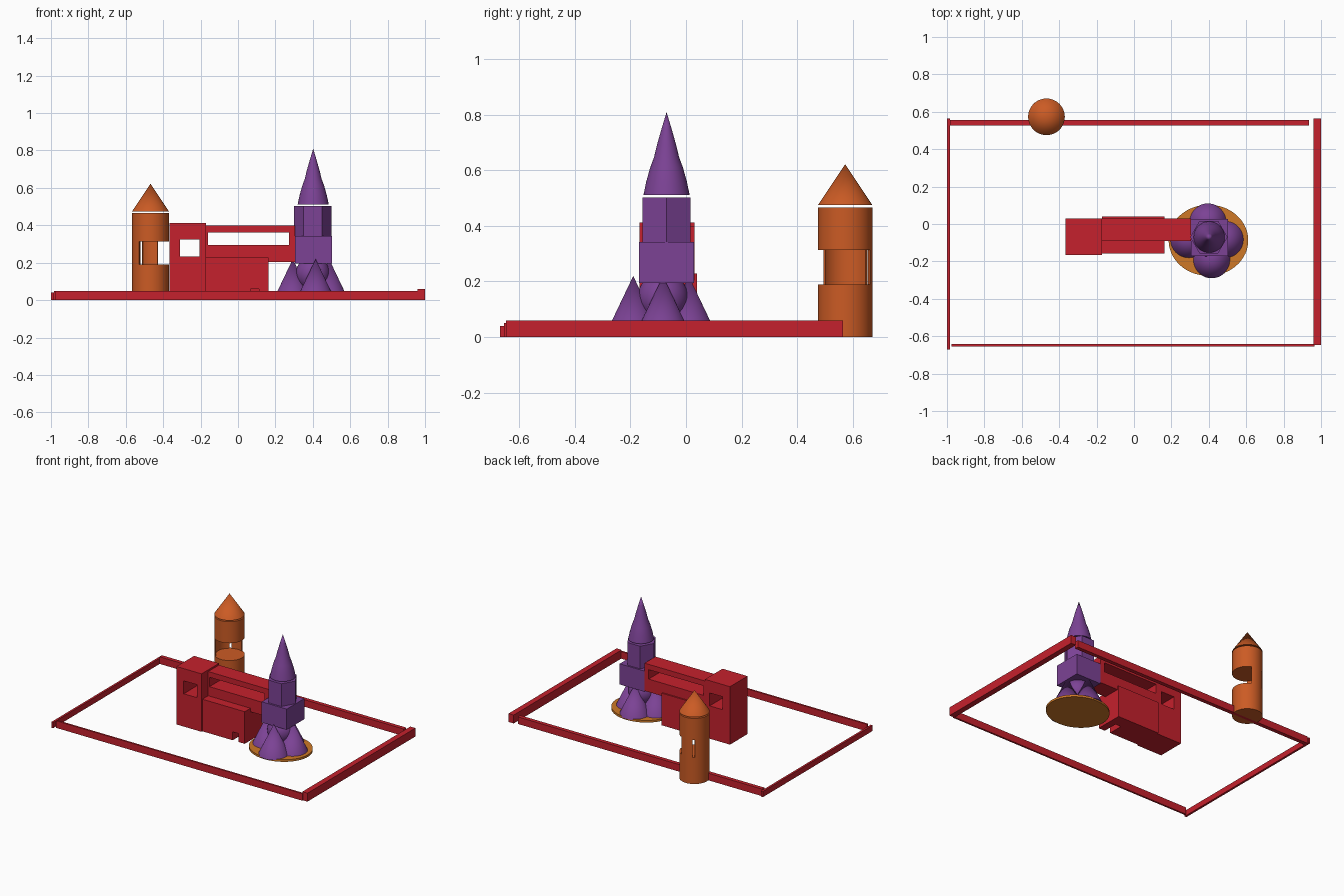
import bpy, bmesh
from math import pi, sin, cos, radians
from mathutils import Matrix

cube = bpy.data.objects.get("Cube")
if cube:
    bpy.data.objects.remove(cube, do_unlink=True)


def material(name, rgb):
    m = bpy.data.materials.new(name)
    m.use_nodes = True
    m.diffuse_color = (*rgb, 1)
    m.node_tree.nodes["Principled BSDF"].inputs["Base Color"].default_value = (*rgb, 1)
    return m


RED = material("castle red", (0.56, 0.015, 0.026))
PURPLE = material("spire purple", (0.2, 0.055, 0.3))
ORANGE = material("tower orange", (0.6, 0.105, 0.018))
AMBER = material("base amber", (0.62, 0.19, 0.02))


def finish(name, bm, mat, smooth=False):
    bmesh.ops.recalc_face_normals(bm, faces=bm.faces)
    me = bpy.data.meshes.new(name)
    bm.to_mesh(me)
    bm.free()
    if mat:
        me.materials.append(mat)
    ob = bpy.data.objects.new(name, me)
    bpy.context.collection.objects.link(ob)
    if smooth:
        bpy.ops.object.select_all(action='DESELECT')
        ob.select_set(True)
        bpy.context.view_layer.objects.active = ob
        bpy.ops.object.shade_smooth_by_angle(angle=radians(35))
    return ob


def box(name, xs, ys, zs, mat):
    bm = bmesh.new()
    bmesh.ops.create_cube(bm, size=1)
    for v in bm.verts:
        for i, (lo, hi) in enumerate((xs, ys, zs)):
            v.co[i] = (lo + hi) / 2 + v.co[i] * (hi - lo)
    return finish(name, bm, mat)


def cut(ob, *ranges):
    """Carve a box-shaped opening and remove the cutter."""
    cutter = box("cutter", *ranges, None)
    mod = ob.modifiers.new("opening", 'BOOLEAN')
    mod.operation, mod.solver, mod.object = 'DIFFERENCE', 'EXACT', cutter
    bpy.context.view_layer.objects.active = ob
    bpy.ops.object.modifier_apply(modifier=mod.name)
    bpy.data.objects.remove(cutter, do_unlink=True)


def cone(name, x, y, z0, z1, r0, r1, mat, sides=48, turn=0, stretch=1):
    bm = bmesh.new()
    bmesh.ops.create_cone(bm, cap_ends=True, segments=sides, radius1=r0, radius2=r1, depth=z1 - z0)
    bm.transform(Matrix.Translation((x, y, (z0 + z1) / 2)) @ Matrix.Diagonal((stretch, 1, 1, 1))
                 @ Matrix.Rotation(turn, 4, 'Z'))
    return finish(name, bm, mat, sides > 8)


def lathe(name, x, y, profile, mat, sides=48):
    bm = bmesh.new()
    verts = [bm.verts.new((r, 0, z)) for r, z in profile]
    edges = [bm.edges.new(pair) for pair in zip(verts, verts[1:])]
    bmesh.ops.spin(bm, geom=verts + edges, cent=(0, 0, 0), axis=(0, 0, 1), angle=2 * pi, steps=sides)
    bmesh.ops.remove_doubles(bm, verts=bm.verts, dist=0.0005)
    bm.transform(Matrix.Translation((x, y, 0)))
    return finish(name, bm, mat, True)


def arc_wall(name, x, y, zs, radius, thick, a0, a1, mat, steps=24):
    """Curved wall section between two angles in degrees."""
    bm = bmesh.new()
    angles = [radians(a0 + (a1 - a0) * i / steps) for i in range(steps + 1)]
    outline = [(radius, a) for a in angles] + [(radius - thick, a) for a in reversed(angles)]
    face = bm.faces.new([bm.verts.new((x + r * cos(a), y + r * sin(a), zs[0])) for r, a in outline])
    up = bmesh.ops.extrude_face_region(bm, geom=[face])["geom"]
    bmesh.ops.translate(bm, vec=(0, 0, zs[1] - zs[0]),
                        verts=[g for g in up if isinstance(g, bmesh.types.BMVert)])
    return finish(name, bm, mat, True)


# Boundary walls, each with its own height
box("front_wall", (-0.975, 0.965), (-0.655, -0.642), (0, 0.05), RED)
box("back_wall", (-0.985, 0.935), (0.527, 0.555), (0, 0.05), RED)
box("right_wall", (-1, -0.985), (-0.67, 0.565), (0, 0.04), RED)
box("left_wall", (0.96, 1), (-0.648, 0.565), (0, 0.06), RED)

# Red keep: square tower, hall and raised gallery
keep = box("square_tower", (-0.367, -0.17), (-0.167, 0.03), (0, 0.412), RED)
cut(keep, (-0.31, -0.207), (-0.3, 0.2), (0.233, 0.325))
hall = box("hall", (-0.17, 0.163), (-0.157, 0.04), (0, 0.228), RED)
cut(hall, (0.068, 0.112), (-0.3, -0.05), (-0.1, 0.06))
gallery = box("gallery", (-0.17, 0.305), (-0.092, 0.03), (0.203, 0.4), RED)
cut(gallery, (-0.16, 0.273), (-0.3, 0.2), (0.295, 0.362))

# Round tower: solid ends joined by an open curved wall with a slit
TX, TY, TR = -0.468, 0.573, 0.098
cone("round_tower_base", TX, TY, 0, 0.19, TR, TR, ORANGE)
cone("round_tower_top", TX, TY, 0.313, 0.466, TR, TR, ORANGE)
arc_wall("round_tower_side_wall", TX, TY, (0.19, 0.313), TR, 0.008, 126, 232, ORANGE)
arc_wall("round_tower_back_wall", TX, TY, (0.19, 0.313), TR, 0.008, 66, 117, ORANGE)
cone("round_tower_roof", TX, TY, 0.475, 0.622, TR, 0, ORANGE)

# Spire: base disc, cluster of cones, square storey, hexagonal storey, pointed roof
cone("spire_base_disc", 0.398, -0.087, 0, 0.015, 0.19, 0.19, AMBER, 64, stretch=1.12)
for side, x, y in (("front", 0.415, -0.19), ("back", 0.395, 0.01),
                   ("left", 0.487, -0.083), ("right", 0.293, -0.083)):
    cone(side + "_foot_cone", x, y, 0.01, 0.22, 0.1, 0, PURPLE)

bm = bmesh.new()
bmesh.ops.create_uvsphere(bm, u_segments=32, v_segments=16, radius=0.092)
bm.transform(Matrix.Translation((0.4, -0.083, 0.14)))
finish("spire_core", bm, PURPLE, True)

box("square_storey", (0.305, 0.502), (-0.17, 0.028), (0.195, 0.342), PURPLE)
cone("hexagonal_storey", 0.4, -0.07, 0.342, 0.503, 0.1, 0.1, PURPLE, 6, pi / 2)
lathe("spire_roof", 0.402, -0.07,
      [(0, 0.512), (0.083, 0.512), (0.073, 0.56), (0.059, 0.61), (0.045, 0.648),
       (0.035, 0.69), (0.018, 0.75), (0, 0.81)], PURPLE)
